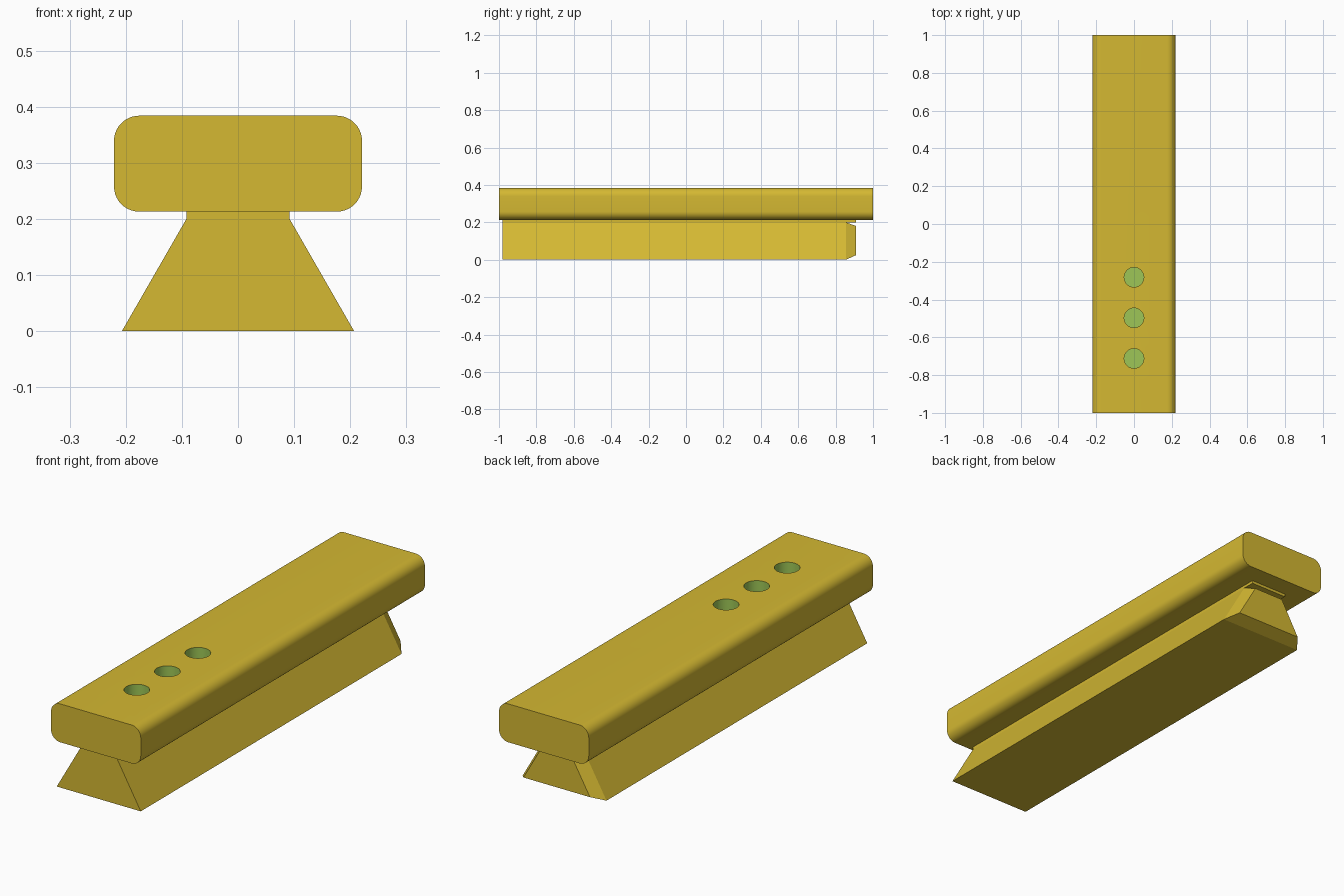
import bpy, bmesh, math

if "Cube" in bpy.data.objects:
    bpy.data.objects.remove(bpy.data.objects["Cube"])


def material(name, rgb):
    m = bpy.data.materials.new(name)
    m.diffuse_color = (*rgb, 1)
    m.use_nodes = True
    m.node_tree.nodes["Principled BSDF"].inputs["Base Color"].default_value = m.diffuse_color
    return m


gold = material("gold", (0.66, 0.48, 0.032))
green = material("green", (0.337, 0.565, 0.095))


def loft(name, sections, mats):
    """Skin a closed solid through (y, [(x, z), ...]) sections."""
    bm = bmesh.new()
    rings = [[bm.verts.new((x, y, z)) for x, z in pts] for y, pts in sections]
    for a, b in zip(rings, rings[1:]):
        for i in range(len(a)):
            j = (i + 1) % len(a)
            bm.faces.new((a[i], a[j], b[j], b[i]))
    bm.faces.new(rings[0])
    bm.faces.new(rings[-1])
    bmesh.ops.recalc_face_normals(bm, faces=bm.faces)
    me = bpy.data.meshes.new(name)
    bm.to_mesh(me)
    bm.free()
    ob = bpy.data.objects.new(name, me)
    bpy.context.collection.objects.link(ob)
    for m in mats:
        me.materials.append(m)
    return ob


def trapezoid(bottom, top, z0, z1):
    return [(-bottom, z0), (bottom, z0), (top, z1), (-top, z1)]


# Top bar: rounded rectangle profile
W, Z0, Z1, R = 0.221, 0.213, 0.384, 0.045
profile = []
for k, (cx, cz) in enumerate([(W - R, Z1 - R), (R - W, Z1 - R),
                              (R - W, Z0 + R), (W - R, Z0 + R)]):
    for s in range(11):
        a = math.radians(90 * k + 9 * s)
        profile.append((cx + R * math.cos(a), cz + R * math.sin(a)))
bar = loft("top_bar", [(-1, profile), (1, profile)], [gold, green])

# Three blind holes in the bar
HOLES = (-0.282, -0.497, -0.712)
HOLE_R, FLOOR = 0.052, 0.25
for y in HOLES:
    bpy.ops.mesh.primitive_cylinder_add(vertices=40, radius=HOLE_R, depth=0.3,
                                        location=(0, y, FLOOR + 0.15))
    cutter = bpy.context.object
    cutter.name = "hole_cutter"
    cutter.hide_render = True
    bpy.context.view_layer.objects.active = bar
    mod = bar.modifiers.new("hole", "BOOLEAN")
    mod.operation = "DIFFERENCE"
    mod.solver = "EXACT"
    mod.object = cutter
    bpy.ops.object.modifier_apply(modifier=mod.name)
    bpy.data.objects.remove(cutter)

# Hole walls and floors are green
for p in bar.data.polygons:
    c = p.center
    inside = any(math.hypot(c.x, c.y - y) < HOLE_R + 0.002 for y in HOLES)
    p.material_index = int(inside and Z0 + 0.01 < c.z < Z1 - 0.005)

# Dovetail rail, chamfered at the back end
full = trapezoid(0.207, 0.092, 0, 0.2)
loft("dovetail_rail", [(-0.98, full), (0.855, full),
                       (0.91, trapezoid(0.164, 0.075, 0.025, 0.18))], [gold])

# Thin neck joining rail and bar
neck = trapezoid(0.092, 0.092, 0.2, Z0)
loft("neck", [(-0.98, neck), (0.91, neck)], [gold])

bpy.ops.object.select_all(action="DESELECT")
bar.select_set(True)
bpy.context.view_layer.objects.active = bar
bpy.ops.object.shade_smooth_by_angle(angle=math.radians(30))
